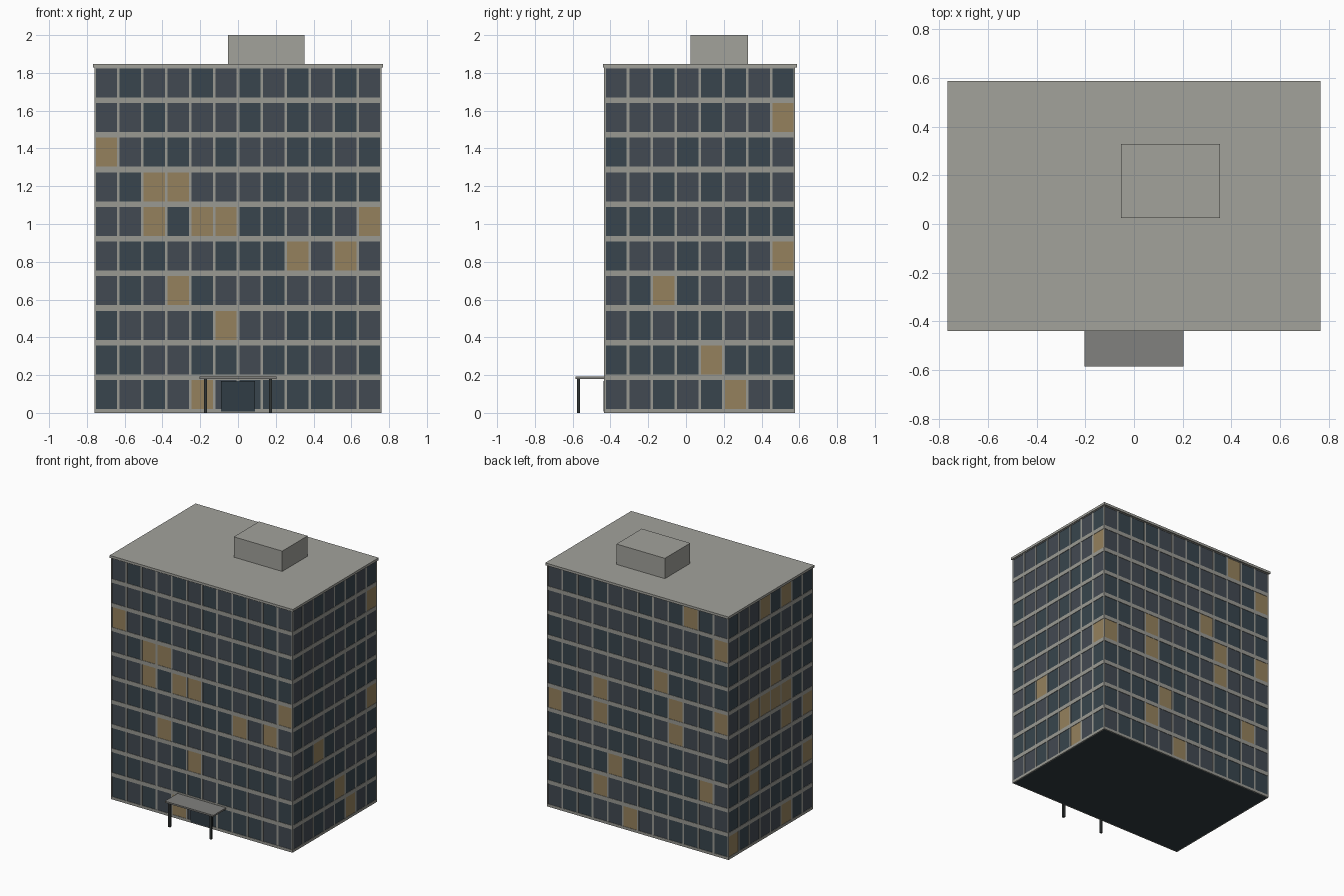
import bpy, bmesh, random
from mathutils import Matrix, Vector

if "Cube" in bpy.data.objects:
    bpy.data.objects.remove(bpy.data.objects["Cube"])

random.seed(4)
X, Y0, Y1 = 0.76, -0.433, 0.577      # facade planes
ROWS, FLOOR = 10, 0.1833             # storeys and storey height
PANE_H, SILL = 0.154, 0.02
BAR = 0.014                          # mullion width


def mat(name, rgb):
    m = bpy.data.materials.new(name)
    m.diffuse_color = (*rgb, 1)
    m.use_nodes = True
    m.node_tree.nodes["Principled BSDF"].inputs["Base Color"].default_value = m.diffuse_color
    return m


def boxes(name, spans, material=None):
    """One object made of boxes, each given as (x0, x1, y0, y1, z0, z1)."""
    bm = bmesh.new()
    for s in spans:
        size = (s[1] - s[0], s[3] - s[2], s[5] - s[4])
        mid = Vector((s[0] + s[1], s[2] + s[3], s[4] + s[5])) / 2
        bmesh.ops.create_cube(bm, size=1, matrix=Matrix.Translation(mid) @ Matrix.Diagonal((*size, 1)))
    me = bpy.data.meshes.new(name)
    bm.to_mesh(me)
    bm.free()
    ob = bpy.data.objects.new(name, me)
    bpy.context.collection.objects.link(ob)
    if material:
        me.materials.append(material)
    return ob


concrete = mat("concrete", (0.32, 0.32, 0.29))
roof_grey = mat("roof_grey", (0.36, 0.36, 0.33))
core_dark = mat("core_dark", (0.03, 0.042, 0.05))
glass_a = mat("glass_teal", (0.04, 0.06, 0.075))
glass_b = mat("glass_blue", (0.055, 0.068, 0.085))
lit_mat = mat("lit_window", (0.30, 0.22, 0.11))
door_mat = mat("door_glass", (0.03, 0.045, 0.058))
metal = mat("dark_metal", (0.03, 0.035, 0.035))
canopy_mat = mat("canopy_grey", (0.22, 0.22, 0.21))

# Lit windows per face as (column, row); columns run from the start corner
lit = {
    "front": {(0, 7), (2, 6), (3, 6), (2, 5), (4, 5), (5, 5), (11, 5), (8, 4),
              (10, 4), (3, 3), (5, 2), (4, 0)},
    "right": {(7, 8), (7, 4), (2, 3), (4, 1), (5, 0)},
    "back": {(9, 9), (11, 8), (7, 6), (3, 5), (8, 5), (11, 5), (0, 4), (3, 4),
             (8, 4), (4, 2), (10, 2), (3, 1), (5, 0)},
    "left": {(3, 9), (5, 9), (4, 6), (2, 5), (3, 5), (4, 5), (5, 5), (5, 4),
             (7, 4), (2, 3), (2, 2), (7, 2), (5, 0), (0, 0)},
}
# Start corner, direction along the face, outward normal, columns, length
faces = {
    "front": ((-X, Y0), (1, 0), (0, -1), 12, 2 * X),
    "right": ((X, Y0), (0, 1), (1, 0), 8, Y1 - Y0),
    "back": ((X, Y1), (-1, 0), (0, 1), 12, 2 * X),
    "left": ((-X, Y1), (0, -1), (-1, 0), 8, Y1 - Y0),
}


def on_face(face, u0, u1, z0, z1, out, depth):
    """Box on a facade between u0 and u1, its outer side at offset out."""
    o, d, n = map(Vector, faces[face][:3])
    a, b = o + d * u0 + n * out, o + d * u1 + n * (out - depth)
    return (min(a.x, b.x), max(a.x, b.x), min(a.y, b.y), max(a.y, b.y), z0, z1)


# Building core
boxes("core", [(-X + .008, X - .008, Y0 + .008, Y1 - .008, 0, 1.83)], core_dark)

# Window panes, mullions and floor bands on all four sides
panes = {"a": [], "b": [], "lit": []}
mullions, bands = [], []
for f, (_, _, _, cols, length) in faces.items():
    step = length / cols
    for c in range(cols + 1):
        u = c * step
        w = BAR / 2
        mullions.append(on_face(f, max(u - w, 0), min(u + w, length), 0, 1.83, -.001, .008))
    for r in range(ROWS + 1):
        z0 = 0 if r == 0 else SILL + (r - 1) * FLOOR + PANE_H
        bands.append(on_face(f, 0, length, z0, min(SILL + r * FLOOR, 1.83), 0, .008))
    for r in range(ROWS):
        for c in range(cols):
            kind = "lit" if (c, r) in lit[f] else random.choice("ab")
            z = SILL + r * FLOOR
            panes[kind].append(on_face(f, c * step + BAR / 2, (c + 1) * step - BAR / 2,
                                       z, z + PANE_H, -.003, .006))
boxes("mullions", mullions, concrete)
boxes("floor_bands", bands, concrete)
boxes("window_panes_teal", panes["a"], glass_a)
boxes("window_panes_blue", panes["b"], glass_b)
boxes("lit_window_panes", panes["lit"], lit_mat)

# Roof slab and plant room
boxes("roof_slab", [(-.767, .767, -.44, .588, 1.828, 1.846)], roof_grey)
boxes("plant_room", [(-.053, .353, .025, .328, 1.84, 2.0)], roof_grey)

# Entrance door, canopy and posts
boxes("entrance_door", [(-.09, .09, Y0 - .005, Y0 + .005, 0.008, .17)], door_mat)
boxes("canopy", [(-.203, .203, -.585, Y0, .18, .192)], canopy_mat)
boxes("canopy_posts", [(x - .008, x + .008, -.577, -.561, 0, .18) for x in (-.173, .173)], metal)
